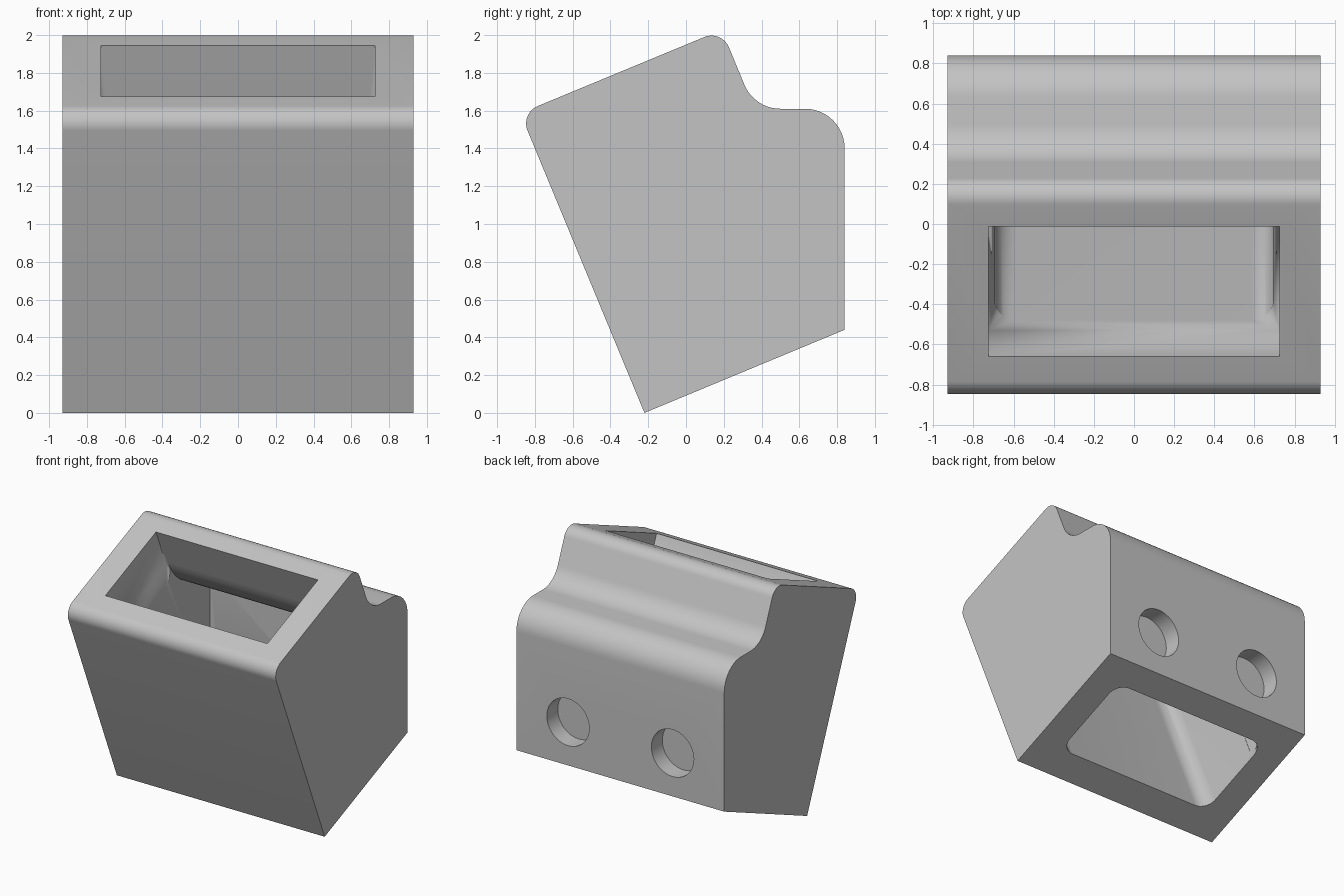
import bpy, bmesh, math
from mathutils import Vector, Matrix

if "Cube" in bpy.data.objects:
    bpy.data.objects.remove(bpy.data.objects["Cube"])

TILT = math.radians(22.5)
C, S = math.cos(TILT), math.sin(TILT)
FOOT = -0.22          # y of the lowest front edge

grey = bpy.data.materials.new("light_grey")
grey.use_nodes = True
grey.diffuse_color = (0.55, 0.55, 0.55, 1)
grey.node_tree.nodes["Principled BSDF"].inputs["Base Color"].default_value = (0.55, 0.55, 0.55, 1)


def tilted(u, v):
    """Point in the leaning frame (u across, v up) as (y, z)."""
    return (FOOT + C * u - S * v, S * u + C * v)


def fillet(corners, steps=12):
    """Round a closed 2D outline given as (point, radius) pairs."""
    out = []
    for i, (p, r) in enumerate(corners):
        p = Vector(p)
        if r == 0:
            out.append(p)
            continue
        a = (Vector(corners[i - 1][0]) - p).normalized()
        b = (Vector(corners[(i + 1) % len(corners)][0]) - p).normalized()
        half = a.angle(b) / 2
        centre = p + (a + b).normalized() * r / math.sin(half)
        start = p + a * r / math.tan(half) - centre
        end = p + b * r / math.tan(half) - centre
        sweep = start.angle(end)
        for k in range(steps + 1):
            t = k / steps
            out.append(centre + (start * math.sin((1 - t) * sweep)
                                 + end * math.sin(t * sweep)) / math.sin(sweep))
    return out


def loft(name, rings):
    """Closed solid through rings of matching 3D points."""
    bm = bmesh.new()
    loops = [[bm.verts.new(p) for p in ring] for ring in rings]
    n = len(loops[0])
    for low, high in zip(loops, loops[1:]):
        for i in range(n):
            j = (i + 1) % n
            bm.faces.new((low[i], low[j], high[j], high[i]))
    bm.faces.new(loops[0])
    bm.faces.new(loops[-1])
    bmesh.ops.remove_doubles(bm, verts=bm.verts, dist=0.0005)
    bmesh.ops.recalc_face_normals(bm, faces=bm.faces)
    mesh = bpy.data.meshes.new(name)
    bm.to_mesh(mesh)
    bm.free()
    mesh.materials.append(grey)
    obj = bpy.data.objects.new(name, mesh)
    bpy.context.collection.objects.link(obj)
    return obj


def extrude_x(name, outline, half):
    return loft(name, [[(x, p[0], p[1]) for p in outline] for x in (-half, half)])


# Leaning body with a stepped, rounded back
body = extrude_x("holder_body", fillet([
    ((FOOT, 0), 0), ((0.84, 0.44), 0), ((0.84, 1.61), 0.21),
    ((0.362, 1.61), 0.206), (tilted(1.154, 1.717), 0.1), (tilted(0, 1.717), 0.1)]), 0.93)

# Through shaft: sharp mouth, short funnel, rounded lower part
FRONT, BACK = 0.235, 0.935


def shaft_ring(half, radius, v):
    flat = fillet([((x, u), radius) for x, u in
                   ((-half, FRONT), (half, FRONT), (half, BACK), (-half, BACK))])
    return [(p.x, *tilted(p.y, v)) for p in flat]


shaft = loft("shaft_cutter", [
    shaft_ring(0.695, 0.11, -0.2), shaft_ring(0.695, 0.11, 1.245),
    shaft_ring(0.725, 0.0001, 1.376), shaft_ring(0.725, 0.0001, 1.9)])

# Rear chamber with an upright back wall and a curved ceiling
chamber = extrude_x("chamber_cutter", fillet([
    ((0.64, 0.36), 0), ((0.64, 1.39), 0), ((0.216, 1.39), 0.426),
    (tilted(BACK, 1.406), 0), (tilted(0.8, 1.37), 0), (tilted(0.8, 0.06), 0)]), 0.697)

cutters = [shaft, chamber]

# Two blind round sockets in the back
DEPTH = 0.14
for side, x in (("left", 0.468), ("right", -0.468)):
    rings = [[(x + 0.19 * math.cos(a), y, 0.79 + 0.19 * math.sin(a))
              for a in (math.tau * k / 48 for k in range(48))]
             for y in (0.84 - DEPTH, 1.0)]
    cutters.append(loft(side + "_socket_cutter", rings))

bpy.ops.object.select_all(action='DESELECT')
bpy.context.view_layer.objects.active = body
body.select_set(True)
for cutter in cutters:
    cutter.hide_render = True
    mod = body.modifiers.new(cutter.name, 'BOOLEAN')
    mod.operation = 'DIFFERENCE'
    mod.solver = 'EXACT'
    mod.object = cutter
    bpy.ops.object.modifier_apply(modifier=mod.name)
    bpy.data.objects.remove(cutter)

bpy.ops.object.shade_smooth_by_angle(angle=math.radians(25))
